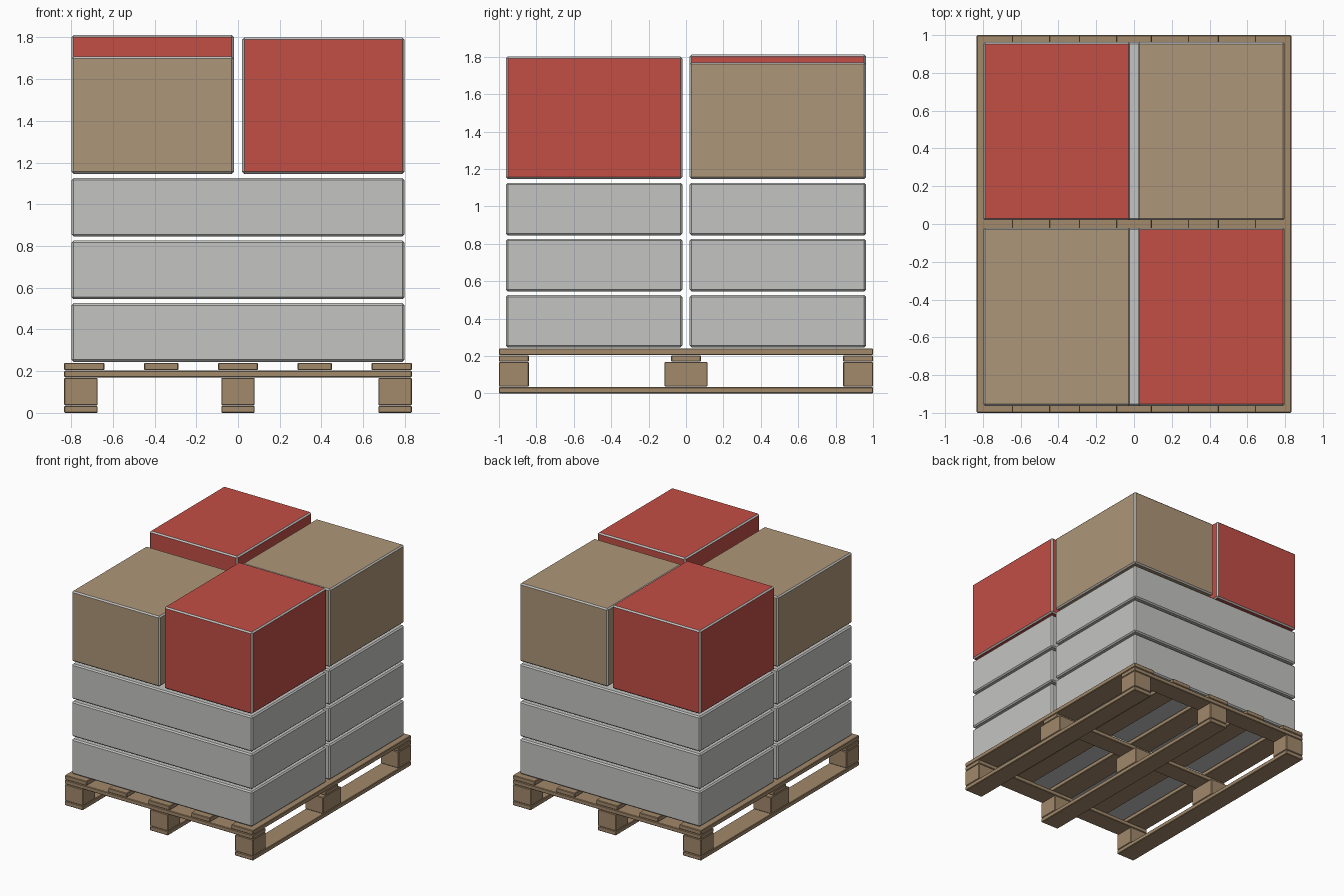
import bpy
import bmesh
from mathutils import Vector

cube = bpy.data.objects.get("Cube")
if cube:
    bpy.data.objects.remove(cube, do_unlink=True)


def make_material(name, rgb):
    mat = bpy.data.materials.new(name)
    mat.use_nodes = True
    colour = (*rgb, 1.0)
    mat.diffuse_color = colour
    mat.node_tree.nodes["Principled BSDF"].inputs["Base Color"].default_value = colour
    return mat


wood = make_material("pallet wood", (0.36, 0.25, 0.145))
card = make_material("tan cardboard", (0.42, 0.305, 0.19))
red = make_material("red", (0.54, 0.076, 0.06))
grey = make_material("light grey", (0.55, 0.55, 0.54))


def add_box(name, x, y, z, mat, bevel, edge_mat=None):
    """Box from (min, max) ranges, with a chamfer that may have its own colour."""
    low, high = Vector((x[0], y[0], z[0])), Vector((x[1], y[1], z[1]))
    mesh = bpy.data.meshes.new(name)
    bm = bmesh.new()
    bmesh.ops.create_cube(bm, size=1)
    for v in bm.verts:
        v.co *= high - low
    bm.to_mesh(mesh)
    bm.free()
    obj = bpy.data.objects.new(name, mesh)
    obj.location = (low + high) / 2
    bpy.context.collection.objects.link(obj)
    mesh.materials.append(mat)
    mod = obj.modifiers.new("edges", "BEVEL")
    mod.width = bevel
    mod.segments = 1
    if edge_mat:
        mesh.materials.append(edge_mat)
        mod.material = 1
    return obj


# Pallet: runners, blocks, cross boards and deck boards
RUNNERS_X = [(-0.833, -0.673), (-0.08, 0.08), (0.673, 0.833)]
BLOCKS_Y = [(-1, -0.84), (-0.115, 0.115), (0.84, 1)]
CROSS_Y = [(-1, -0.84), (-0.08, 0.08), (0.84, 1)]
DECK_X = [(-0.833, -0.64), (-0.45, -0.285), (-0.095, 0.095), (0.285, 0.45), (0.64, 0.833)]
EDGE = 0.004

for x in RUNNERS_X:
    add_box("pallet_runner", x, (-1, 1), (0, 0.034), wood, EDGE)
    for y in BLOCKS_Y:
        add_box("pallet_block", x, y, (0.036, 0.168), wood, EDGE)
for y in CROSS_Y:
    add_box("pallet_cross_board", (-0.833, 0.833), y, (0.17, 0.203), wood, EDGE)
for x in DECK_X:
    add_box("pallet_deck_board", x, (-1, 1), (0.205, 0.24), wood, EDGE)

# Three layers of wide grey crates, two per layer
FRONT, BACK = (-0.963, -0.02), (0.02, 0.963)
LEFT, RIGHT = (0.02, 0.798), (-0.798, -0.02)
for layer in range(3):
    base = 0.245 + 0.3 * layer
    for y, side in ((FRONT, "front"), (BACK, "back")):
        add_box(f"{side}_crate", (-0.798, 0.798), y, (base, base + 0.281), grey, 0.01)

# Four boxes on top, of different heights, with pale edges
for name, x, y, top, mat in (
    ("front_left_box", LEFT, FRONT, 1.8, red),
    ("front_right_box", RIGHT, FRONT, 1.708, card),
    ("back_left_box", LEFT, BACK, 1.77, card),
    ("back_right_box", RIGHT, BACK, 1.812, red),
):
    add_box(name, x, y, (1.146, top), mat, 0.01, grey)
